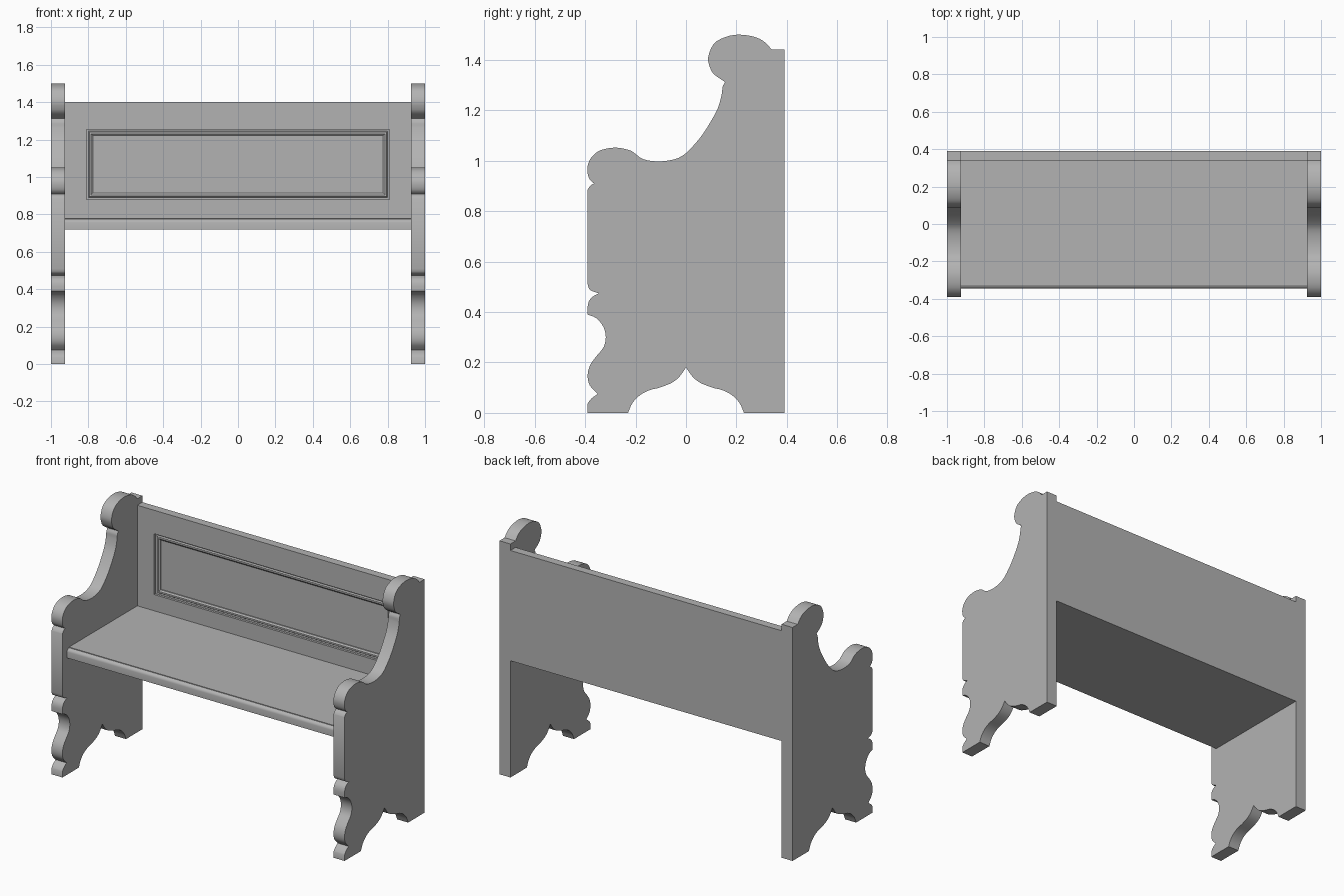
import bpy, bmesh, math
from mathutils import Vector

if "Cube" in bpy.data.objects:
    bpy.data.objects.remove(bpy.data.objects["Cube"])

mat = bpy.data.materials.new("plain grey")
mat.diffuse_color = (0.45, 0.45, 0.45, 1)
mat.use_nodes = True
mat.node_tree.nodes["Principled BSDF"].inputs["Base Color"].default_value = mat.diffuse_color


def finish(name, bm, smooth=False):
    bmesh.ops.recalc_face_normals(bm, faces=bm.faces)
    me = bpy.data.meshes.new(name)
    bm.to_mesh(me)
    bm.free()
    me.materials.append(mat)
    ob = bpy.data.objects.new(name, me)
    bpy.context.collection.objects.link(ob)
    if smooth:
        bpy.ops.object.select_all(action='DESELECT')
        ob.select_set(True)
        bpy.context.view_layer.objects.active = ob
        bpy.ops.object.shade_smooth_by_angle(angle=math.radians(35))
    return ob


def curve(pts, n=3):
    """Smooth curve through the points, with sharp ends."""
    p = [Vector(q) for q in pts]
    p = [2 * p[0] - p[1]] + p + [2 * p[-1] - p[-2]]
    out = []
    for a, b, c, d in zip(p, p[1:], p[2:], p[3:]):
        for i in range(n):
            t = i / n
            out.append(0.5 * (2 * b + (c - a) * t + (2 * a - 5 * b + 4 * c - d) * t * t
                              + (3 * b - a - 3 * c + d) * t ** 3))
    return out + [p[-2]]


def extrude_profile(name, pts, x0, x1):
    """Solid with a (y, z) outline running from x0 to x1."""
    clean = []
    for q in pts:
        q = Vector(q)
        if not clean or (q - clean[-1]).length > 1e-4:
            clean.append(q)
    bm = bmesh.new()
    f = bm.faces.new([bm.verts.new((x0, q.x, q.y)) for q in clean])
    r = bmesh.ops.extrude_face_region(bm, geom=[f])
    bmesh.ops.translate(bm, vec=(x1 - x0, 0, 0),
                        verts=[v for v in r["geom"] if isinstance(v, bmesh.types.BMVert)])
    return finish(name, bm, True)


# Bench end outline: one curve per stretch between sharp corners
scroll = [(.34, 1.44), (.315, 1.468), (.275, 1.49), (.21, 1.5), (.155, 1.49), (.11, 1.463),
          (.088, 1.41), (.095, 1.37), (.112, 1.342), (.155, 1.312)]
arm = [(.155, 1.312), (.145, 1.293), (.142, 1.265), (.127, 1.21), (.095, 1.15), (.055, 1.09),
       (0, 1.03), (-.045, 1.006), (-.11, .997), (-.17, 1.006), (-.20, 1.027), (-.225, 1.042),
       (-.28, 1.052), (-.34, 1.041), (-.375, 1.013), (-.39, .98), (-.39, .95),
       (-.382, .926), (-.365, .91)]
lower = [[(-.365, .91), (-.38, .9), (-.39, .885)],
         [(-.39, .51), (-.38, .487), (-.345, .474)],
         [(-.345, .474), (-.375, .457), (-.389, .43), (-.39, .39)],
         [(-.39, .39), (-.355, .375), (-.327, .34), (-.318, .3), (-.327, .26), (-.355, .225),
          (-.38, .19), (-.39, .15), (-.382, .11), (-.35, .075)],
         [(-.35, .075), (-.376, .056), (-.39, .037)]]
half_arch = [(-.23, 0), (-.213, .038), (-.183, .07), (-.145, .09), (-.105, .1),
             (-.055, .12), (-.025, .145), (0, .18)]

outline = [(.39, 0), (.39, 1.44)] + curve(scroll) + curve(arm)
for span in lower:
    outline += curve(span)
arch = curve(half_arch)
outline += [(-.39, 0)] + arch + [(-q.x, q.y) for q in reversed(arch)]

for side, s in (("left", -1), ("right", 1)):
    extrude_profile(side + "_bench_end", outline, s * .925, s * 1.0)

# Seat with rounded front edge
nose = [(-.345, .72), (-.345, .757), (-.343, .765), (-.337, .772), (-.326, .776), (-.326, .78)]
extrude_profile("seat", nose + [(.34, .78), (.34, .72)], -.925, .925)

# Backrest board with a stepped, sunken panel: nested rectangles from back to front
rings = [(.925, .72, 1.40, .39), (.925, .72, 1.40, .34)]
for m, y in [(0, .34), (0, .354), (.01, .354), (.015, .346), (.025, .346),
             (.034, .353), (.034, .36), (.045, .36)]:
    rings.append((.81 - m, .88 + m, 1.255 - m, y))
bm = bmesh.new()
loops = [[bm.verts.new(c) for c in ((-w, y, a), (w, y, a), (w, y, b), (-w, y, b))]
         for w, a, b, y in rings]
for p, q in zip(loops, loops[1:]):
    for i in range(4):
        j = (i + 1) % 4
        bm.faces.new((p[i], p[j], q[j], q[i]))
bm.faces.new(loops[0])
bm.faces.new(loops[-1])
finish("backrest", bm)
